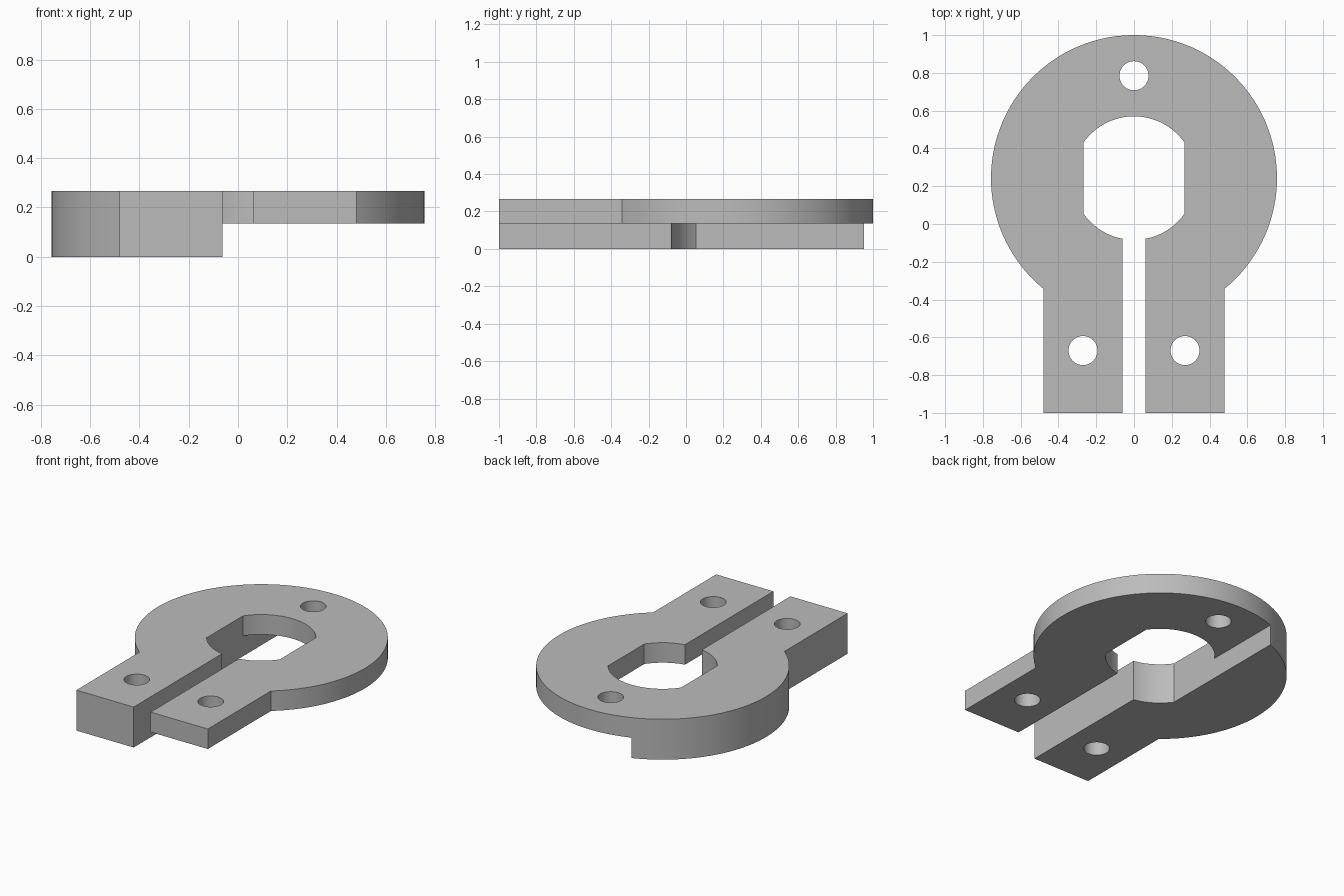
import bpy
import bmesh
from math import sin, cos, acos, asin, pi

if "Cube" in bpy.data.objects:
    bpy.data.objects.remove(bpy.data.objects["Cube"], do_unlink=True)

HEIGHT, STEP = 0.267, 0.135      # full thickness and height of the stepped underside
CY = 0.243                       # ring centre along y
RING_R, BORE_R = 0.757, 0.327
FLAT_X, SLOT_X, LEG_X = 0.267, 0.062, 0.48
BOLT_R, BOLT_Y = 0.077, -0.67

metal = bpy.data.materials.new("plain grey")
metal.use_nodes = True
grey = (0.5, 0.5, 0.5, 1)
metal.diffuse_color = grey
metal.node_tree.nodes["Principled BSDF"].inputs["Base Color"].default_value = grey


def arc(cx, cy, r, a0, a1, n):
    """Points along an arc, both ends included."""
    return [(cx + r * cos(a0 + (a1 - a0) * i / n),
             cy + r * sin(a0 + (a1 - a0) * i / n)) for i in range(n + 1)]


def prism(name, outline, z0, z1):
    """Extrude a counter-clockwise outline into a closed solid."""
    bm = bmesh.new()
    base = bm.faces.new([bm.verts.new((x, y, z0)) for x, y in outline])
    top = bmesh.ops.extrude_face_region(bm, geom=[base])["geom"]
    verts = [v for v in top if isinstance(v, bmesh.types.BMVert)]
    bmesh.ops.translate(bm, verts=verts, vec=(0, 0, z1 - z0))
    bmesh.ops.recalc_face_normals(bm, faces=bm.faces)
    mesh = bpy.data.meshes.new(name)
    bm.to_mesh(mesh)
    bm.free()
    mesh.materials.append(metal)
    obj = bpy.data.objects.new(name, mesh)
    bpy.context.collection.objects.link(obj)
    return obj


def cut(body, outline, z0=-0.1, z1=HEIGHT + 0.1):
    """Subtract an extruded outline from the body."""
    cutter = prism("cutter", outline, z0, z1)
    cutter.hide_render = True
    mod = body.modifiers.new("cut", "BOOLEAN")
    mod.operation, mod.solver, mod.object = "DIFFERENCE", "EXACT", cutter
    bpy.context.view_layer.objects.active = body
    bpy.ops.object.modifier_apply(modifier=mod.name)
    bpy.data.objects.remove(cutter, do_unlink=True)


# Round body with two straight legs
meet = acos(LEG_X / RING_R)
body = prism("clamp_body",
             arc(0, CY, RING_R, -meet, pi + meet, 128) + [(-LEG_X, -1), (LEG_X, -1)],
             0, HEIGHT)

# Stepped underside: only the right half keeps its full thickness
cut(body, [(SLOT_X * -1, -1.2), (1, -1.2), (1, 1.2), (-FLAT_X, 1.2),
           (-FLAT_X, CY), (-SLOT_X, CY)], -0.1, STEP)

# Bore with two flats, opened by the slot between the legs
flat = acos(FLAT_X / BORE_R)
gap = asin(SLOT_X / BORE_R)
cut(body, arc(0, CY, BORE_R, flat, pi - flat, 32)
    + arc(0, CY, BORE_R, pi + flat, 1.5 * pi - gap, 16)
    + [(-SLOT_X, -1.2), (SLOT_X, -1.2)]
    + arc(0, CY, BORE_R, 1.5 * pi + gap, 2 * pi - flat, 16))

# Bolt holes
for x, y in ((0, 0.785), (-FLAT_X - 0.003, BOLT_Y), (FLAT_X + 0.003, BOLT_Y)):
    cut(body, arc(x, y, BOLT_R, 0, 2 * pi, 48)[:-1])

# Smooth curved walls, keep the edges crisp
bpy.ops.object.select_all(action="DESELECT")
body.select_set(True)
bpy.context.view_layer.objects.active = body
bpy.ops.object.shade_smooth_by_angle(angle=pi / 6)
